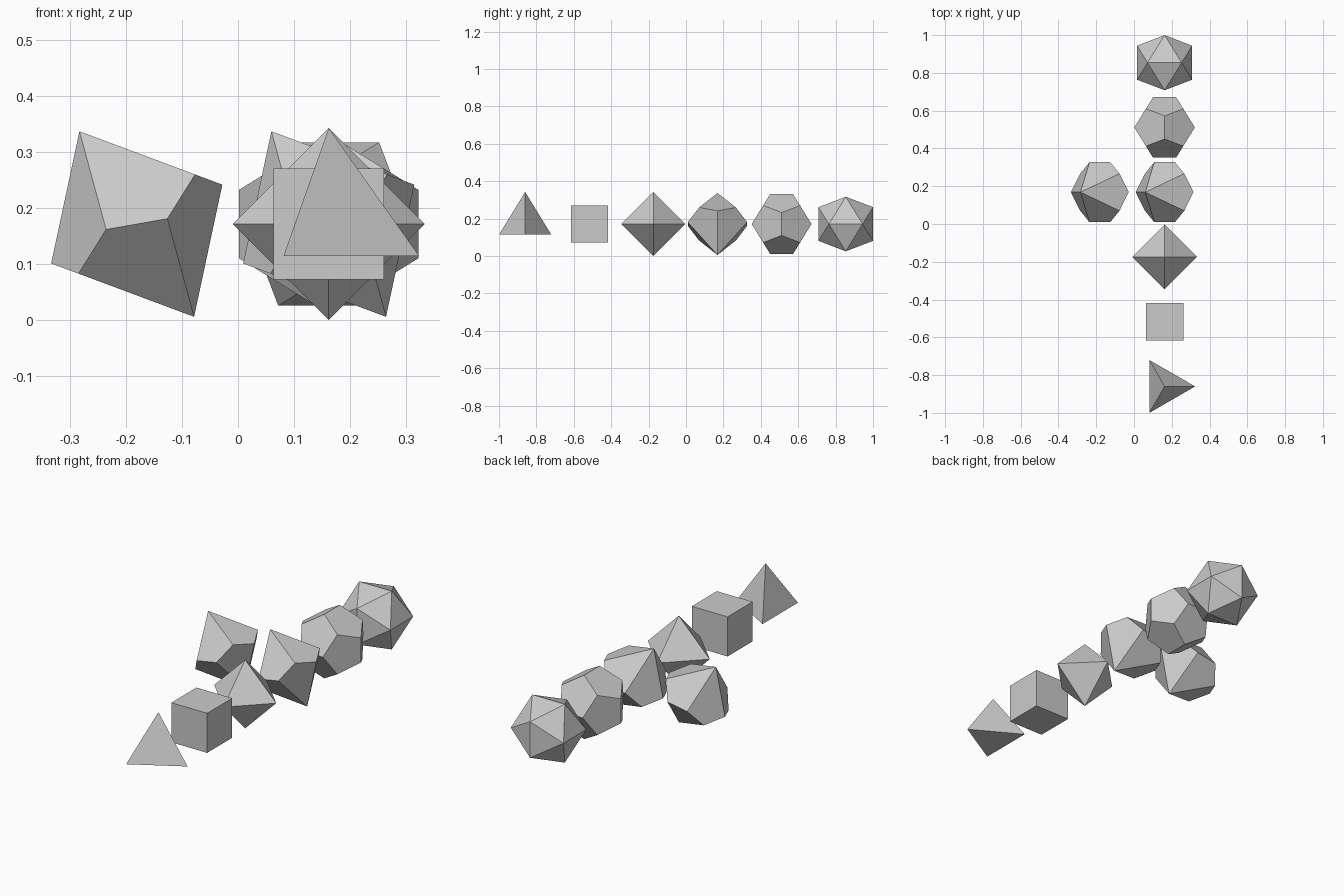
import bpy, bmesh, math
from itertools import product
from mathutils import Vector, Matrix

if "Cube" in bpy.data.objects:
    bpy.data.objects.remove(bpy.data.objects["Cube"])

R = 0.1714            # circumradius of the dice
STEP = 2 * R          # spacing along the row
ROW_X = 0.162
FIRST_Y = -0.86
PHI = (1 + math.sqrt(5)) / 2

grey = bpy.data.materials.new("plain_grey")
grey.use_nodes = True
colour = (0.6, 0.6, 0.6, 1)
grey.diffuse_color = colour
grey.node_tree.nodes["Principled BSDF"].inputs["Base Color"].default_value = colour


def signed(*corner):
    """All sign variations of a corner."""
    options = [(c, -c) if c else (0,) for c in corner]
    return [Vector(p) for p in product(*options)]


def cyclic(a, b, c):
    """Sign variations of the three cyclic shifts of a corner."""
    return signed(a, b, c) + signed(c, a, b) + signed(b, c, a)


def on_sphere(points):
    return [p.normalized() * R for p in points]


def ring(count, radius, z, start=0):
    angles = [start + math.tau * i / count for i in range(count)]
    return [Vector((radius * math.cos(a), radius * math.sin(a), z)) for a in angles]


def solid(name, points, x, y):
    """Flat-faced convex solid through the given corners."""
    bm = bmesh.new()
    for p in points:
        bm.verts.new(p)
    bmesh.ops.convex_hull(bm, input=bm.verts[:])
    bmesh.ops.dissolve_limit(bm, angle_limit=math.radians(1),
                             verts=bm.verts[:], edges=bm.edges[:])
    bmesh.ops.recalc_face_normals(bm, faces=bm.faces[:])
    mesh = bpy.data.meshes.new(name)
    bm.to_mesh(mesh)
    bm.free()
    mesh.materials.append(grey)
    obj = bpy.data.objects.new(name, mesh)
    obj.location = (x, y, R)
    bpy.context.collection.objects.link(obj)


# Four sides: apex up, one base corner to the left
four = [Vector((0, 0, R))] + ring(3, R * math.sqrt(8) / 3, -R / 3)

# Ten sides: two apexes and a zigzag belt, leaning over
apex, belt = 0.1947, 0.167
c = math.cos(math.pi / 5)
zig = apex * (1 - c) / (1 + c)
ten = signed(0, 0, apex) + ring(5, belt, zig, math.pi) + ring(5, belt, -zig)
lean = Matrix.Rotation(-math.atan(1 / PHI), 3, 'Y')
ten = [lean @ p for p in ten]

# The row of dice, front to back
dice = [
    ("four_sided_die", four),
    ("six_sided_die", on_sphere(signed(1, 1, 1))),
    ("eight_sided_die", on_sphere(cyclic(1, 0, 0))),
    ("ten_sided_die", ten),
    ("twelve_sided_die", on_sphere(signed(1, 1, 1) + cyclic(1 / PHI, PHI, 0))),
    ("twenty_sided_die", on_sphere(cyclic(PHI, 1, 0))),
]
for i, (name, points) in enumerate(dice):
    solid(name, points, ROW_X, FIRST_Y + i * STEP)

# Second ten-sided die beside the row
solid("second_ten_sided_die", ten, ROW_X - STEP, FIRST_Y + 3 * STEP)
